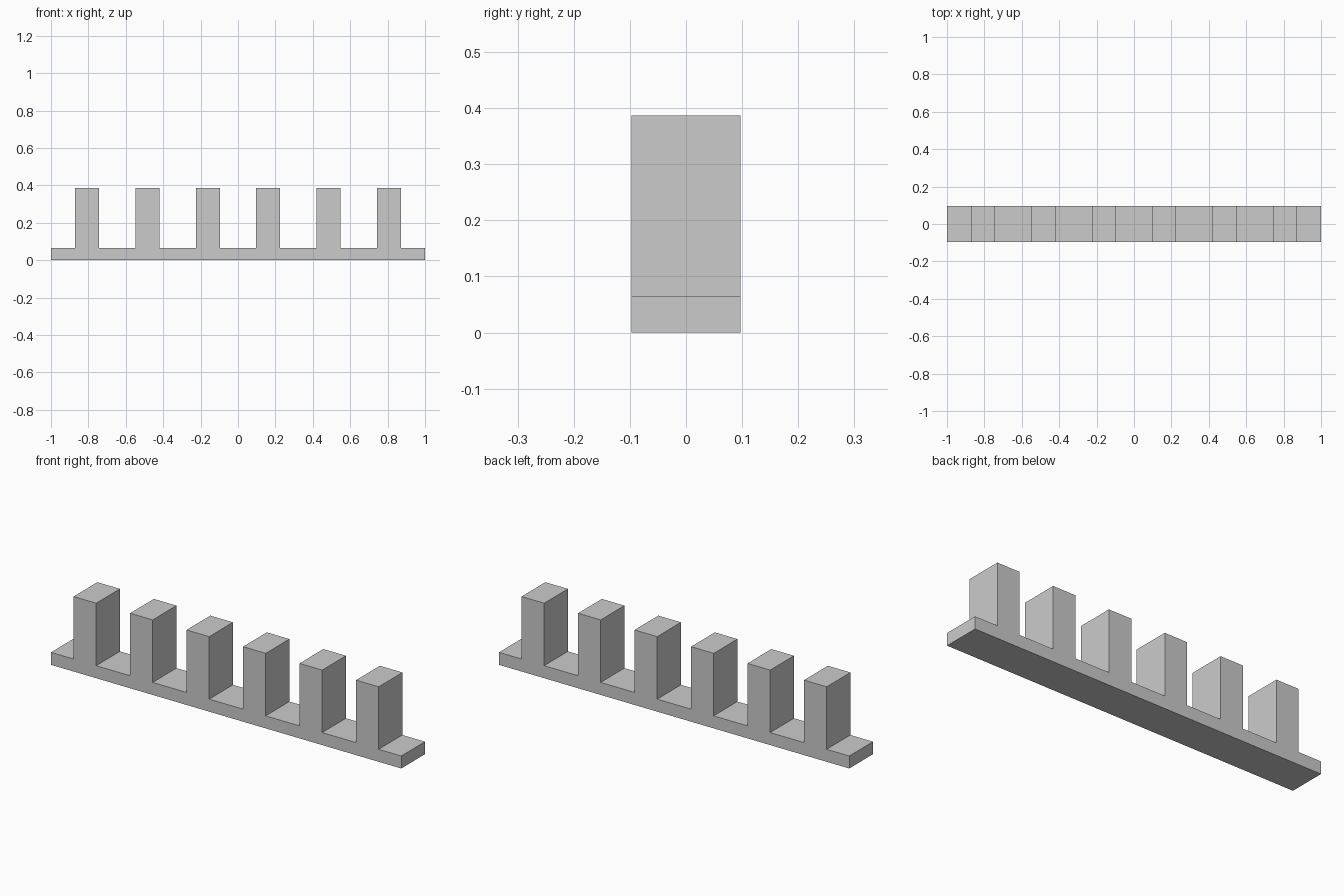
import bpy
import bmesh
from mathutils import Vector

cube = bpy.data.objects.get("Cube")
if cube:
    bpy.data.objects.remove(cube, do_unlink=True)

# Everything sits on a module of 1/31 of the length
UNIT = 2 / 31
LENGTH, DEPTH = 31 * UNIT, 3 * UNIT
BASE_HEIGHT, POST_TOP = UNIT, 6 * UNIT
POST_WIDTH, PITCH, POSTS = 2 * UNIT, 5 * UNIT, 6

# Comb-shaped side profile: bar with evenly spaced upright posts
profile = [(-LENGTH / 2, 0), (LENGTH / 2, 0), (LENGTH / 2, BASE_HEIGHT)]
for i in reversed(range(POSTS)):
    centre = (i - (POSTS - 1) / 2) * PITCH
    left, right = centre - POST_WIDTH / 2, centre + POST_WIDTH / 2
    profile += [(right, BASE_HEIGHT), (right, POST_TOP),
                (left, POST_TOP), (left, BASE_HEIGHT)]
profile.append((-LENGTH / 2, BASE_HEIGHT))

# Extrude the profile through the depth
bm = bmesh.new()
face = bm.faces.new([bm.verts.new((x, -DEPTH / 2, z)) for x, z in profile])
result = bmesh.ops.extrude_face_region(bm, geom=[face], use_keep_orig=True)
back = [g for g in result["geom"] if isinstance(g, bmesh.types.BMVert)]
bmesh.ops.translate(bm, verts=back, vec=Vector((0, DEPTH, 0)))
bmesh.ops.recalc_face_normals(bm, faces=bm.faces)

mesh = bpy.data.meshes.new("post_rack")
bm.to_mesh(mesh)
bm.free()
rack = bpy.data.objects.new("post_rack", mesh)
bpy.context.collection.objects.link(rack)
